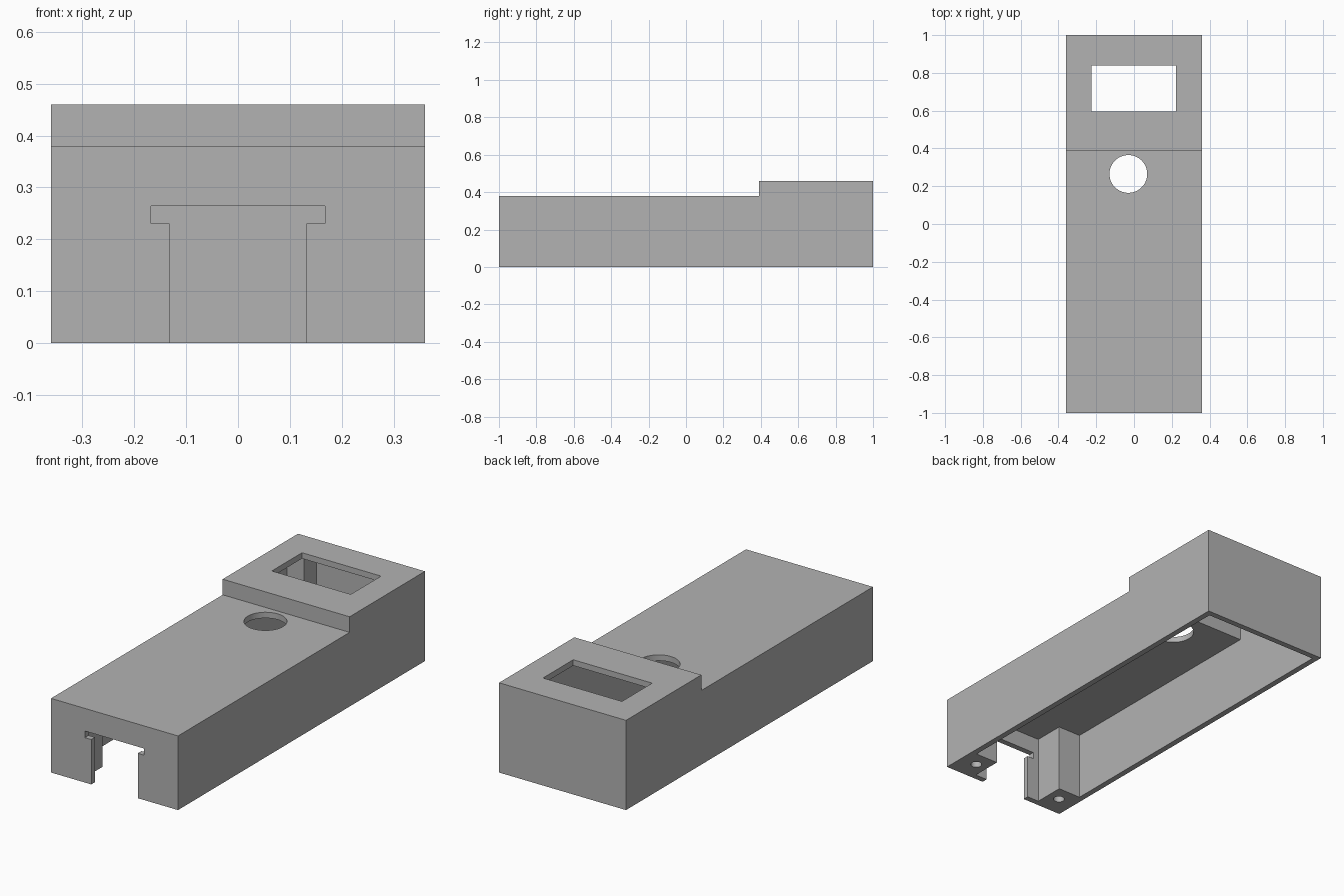
import bpy, bmesh
from mathutils import Matrix, Vector

if "Cube" in bpy.data.objects:
    bpy.data.objects.remove(bpy.data.objects["Cube"])

grey = bpy.data.materials.new("plain grey")
grey.use_nodes = True
colour = (0.45, 0.45, 0.45, 1)
grey.diffuse_color = colour
grey.node_tree.nodes["Principled BSDF"].inputs["Base Color"].default_value = colour

WALL = 0.03


def finish(name, bm):
    bmesh.ops.recalc_face_normals(bm, faces=bm.faces[:])
    mesh = bpy.data.meshes.new(name)
    bm.to_mesh(mesh)
    bm.free()
    mesh.materials.append(grey)
    obj = bpy.data.objects.new(name, mesh)
    bpy.context.scene.collection.objects.link(obj)
    return obj


def prism(name, points, depth):
    """Extrude a closed 3D outline along the depth vector."""
    bm = bmesh.new()
    face = bm.faces.new([bm.verts.new(p) for p in points])
    new = bmesh.ops.extrude_face_region(bm, geom=[face])["geom"]
    verts = [g for g in new if isinstance(g, bmesh.types.BMVert)]
    bmesh.ops.translate(bm, vec=Vector(depth), verts=verts)
    return finish(name, bm)


def side_profile(name, points, half):
    return prism(name, [(-half, y, z) for y, z in points], (2 * half, 0, 0))


def box(name, x0, x1, y0, y1, z0, z1):
    return prism(name, [(x0, y0, z0), (x1, y0, z0), (x1, y1, z0), (x0, y1, z0)],
                 (0, 0, z1 - z0))


def cylinder(name, x, y, z0, z1, radius, sides):
    bm = bmesh.new()
    bmesh.ops.create_cone(bm, cap_ends=True, segments=sides, radius1=radius,
                          radius2=radius, depth=z1 - z0,
                          matrix=Matrix.Translation((x, y, (z0 + z1) / 2)))
    return finish(name, bm)


def combine(target, tool, operation):
    """Apply one boolean, then discard the tool."""
    mod = target.modifiers.new("boolean", "BOOLEAN")
    mod.operation, mod.object, mod.solver = operation, tool, "EXACT"
    graph = bpy.context.evaluated_depsgraph_get()
    graph.update()
    result = bpy.data.meshes.new_from_object(target.evaluated_get(graph))
    target.modifiers.clear()
    target.data = result
    bpy.data.objects.remove(tool)


# Stepped outer shell
housing = side_profile("housing", [(-1, 0), (1, 0), (1, 0.46), (0.39, 0.46),
                                   (0.39, 0.38), (-1, 0.38)], 0.36)

# Hollow inside, open underneath
cavity = side_profile("cavity", [
    (WALL - 1, -0.1), (1 - WALL, -0.1), (1 - WALL, 0.46 - WALL),
    (0.39 + WALL, 0.46 - WALL), (0.39 + WALL, 0.38 - WALL),
    (WALL - 1, 0.38 - WALL)], 0.36 - WALL)
combine(housing, cavity, "DIFFERENCE")

# Corner posts: full height with screw holes in front, raised ones at the back
for side in (-1, 1):
    x0, x1 = sorted((side * 0.2, side * 0.34))
    combine(housing, box("front_post", x0, x1, -0.98, -0.81, 0, 0.36), "UNION")
    x0, x1 = sorted((side * 0.235, side * 0.34))
    combine(housing, box("back_post", x0, x1, 0.87, 0.98, 0.08, 0.44), "UNION")
    hole = cylinder("screw_hole", side * 0.265, -0.89, -0.1, 0.25, 0.027, 24)
    combine(housing, hole, "DIFFERENCE")

# T-shaped opening through the front wall
half = [(0.132, -0.1), (0.132, 0.23), (0.168, 0.23), (0.168, 0.264)]
outline = half + [(-x, z) for x, z in reversed(half)]
slot = prism("front_slot", [(x, -1.1, z) for x, z in outline], (0, 0.1 + WALL + 0.02, 0))
combine(housing, slot, "DIFFERENCE")

# Round hole and rectangular window through the roof
combine(housing, cylinder("round_hole", -0.03, 0.265, 0.3, 0.5, 0.1, 64), "DIFFERENCE")
combine(housing, box("window", -0.225, 0.223, 0.595, 0.84, 0.4, 0.5), "DIFFERENCE")

# Smooth the round walls, keep the corners crisp
bpy.ops.object.select_all(action="DESELECT")
housing.select_set(True)
bpy.context.view_layer.objects.active = housing
bpy.ops.object.shade_smooth_by_angle(angle=0.5)
